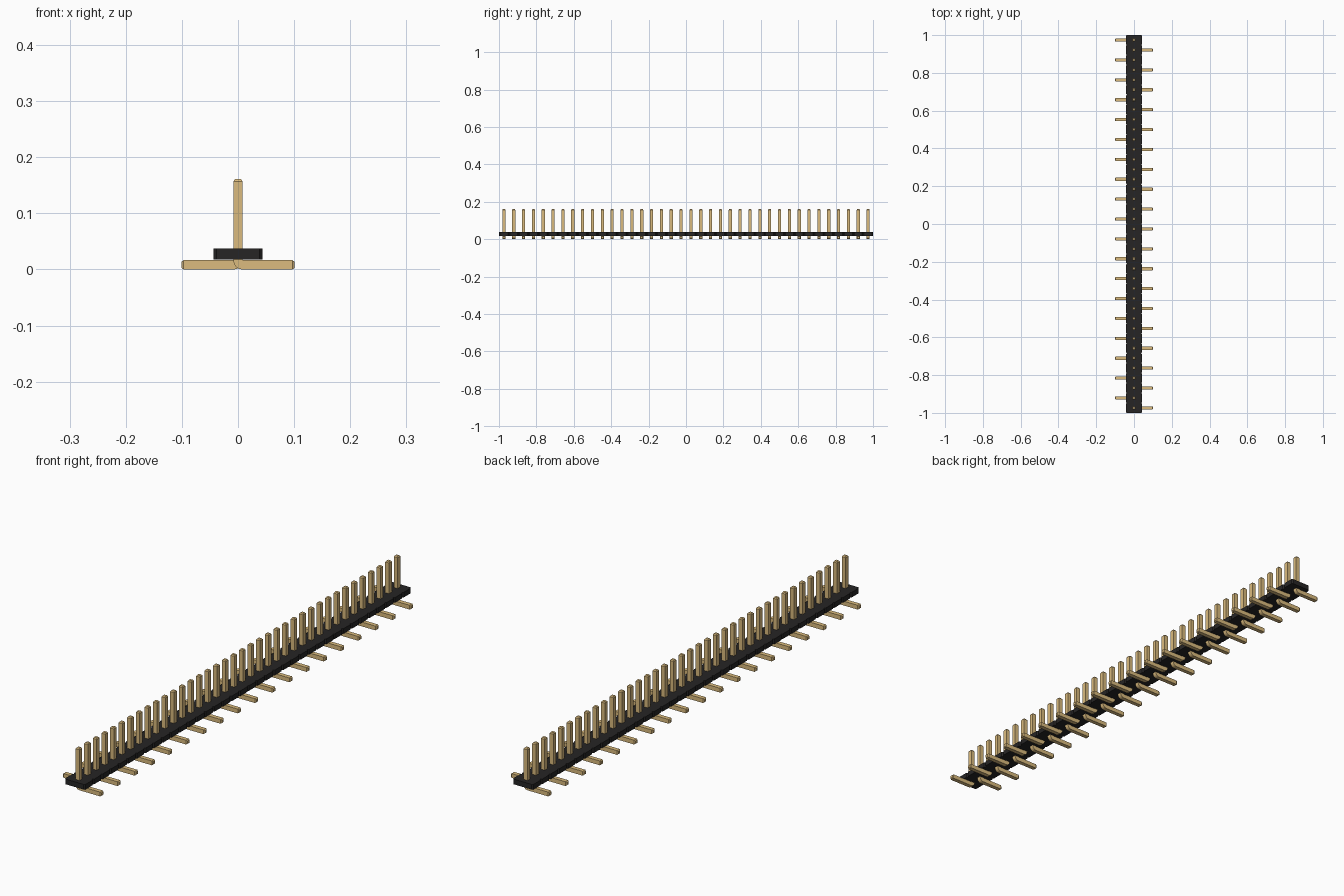
import bpy, bmesh, math
from mathutils import Vector

cube = bpy.data.objects.get("Cube")
if cube:
    bpy.data.objects.remove(cube, do_unlink=True)

PINS = 38
PITCH = 2.0 / PINS
PW = 0.0166            # pin thickness
H = PW / 2
TOP, REACH = 0.161, 0.101
BODY_Z0, BODY_Z1, BODY_HALF = 0.0178, 0.0377, 0.0435
NOTCH = PITCH / 10


def material(name, rgb):
    m = bpy.data.materials.new(name)
    m.use_nodes = True
    m.diffuse_color = (*rgb, 1)
    m.node_tree.nodes["Principled BSDF"].inputs["Base Color"].default_value = (*rgb, 1)
    return m


gold = material("gold metal", (0.71, 0.50, 0.21))
black = material("black plastic", (0.0194, 0.0185, 0.0185))


def prism(bm, points, direction):
    """Extrude a flat outline along a direction."""
    face = bm.faces.new([bm.verts.new(p) for p in points])
    out = bmesh.ops.extrude_face_region(bm, geom=[face])
    verts = [v for v in out["geom"] if isinstance(v, bmesh.types.BMVert)]
    bmesh.ops.translate(bm, vec=direction, verts=verts)
    bmesh.ops.recalc_face_normals(bm, faces=bm.faces[:])


def taper_end(bm, direction, length=0.0041, scale=0.64):
    """Add a chamfered tip to the outermost face in a direction."""
    bm.faces.ensure_lookup_table()
    face = max(bm.faces, key=lambda f: f.calc_center_median().dot(direction)
               + f.normal.dot(direction))
    tip = bmesh.ops.extrude_discrete_faces(bm, faces=[face])["faces"][0]
    c = tip.calc_center_median()
    for v in tip.verts:
        v.co = c + (v.co - c) * scale + direction * length


def finish(bm, name, mat):
    bmesh.ops.recalc_face_normals(bm, faces=bm.faces[:])
    me = bpy.data.meshes.new(name)
    bm.to_mesh(me)
    bm.free()
    me.materials.append(mat)
    ob = bpy.data.objects.new(name, me)
    bpy.context.collection.objects.link(ob)
    return ob


# Strip body: one long outline with a small notch between neighbouring cells
side = []
for i in range(PINS):
    y = -1 + i * PITCH
    side += [(BODY_HALF - NOTCH, y), (BODY_HALF, y + NOTCH),
             (BODY_HALF, y + PITCH - NOTCH)]
side.append((BODY_HALF - NOTCH, 1))
outline = side + [(-x, y) for x, y in reversed(side)]
bm = bmesh.new()
prism(bm, [(x, y, BODY_Z0) for x, y in outline], (0, 0, BODY_Z1 - BODY_Z0))
finish(bm, "strip_body", black)


def pin_row(name, sign, first_y):
    """L-shaped pins with a rounded heel, every second position."""
    tip = 0.0041
    heel = [(-H + PW * (1 - math.cos(a)), PW * (1 - math.sin(a)))
            for a in (math.pi / 2 * k / 8 for k in range(9))]
    profile = [(H, TOP - tip), (-H, TOP - tip)] + heel + [
        (REACH - tip, 0), (REACH - tip, PW), (H, PW)]
    bm = bmesh.new()
    prism(bm, [(sign * x, -H, z) for x, z in profile], (0, PW, 0))
    taper_end(bm, Vector((0, 0, 1)))
    taper_end(bm, Vector((sign, 0, 0)))
    ob = finish(bm, name, gold)
    ob.location.y = first_y
    bpy.ops.object.select_all(action='DESELECT')
    ob.select_set(True)
    bpy.context.view_layer.objects.active = ob
    bpy.ops.object.shade_smooth_by_angle(angle=math.radians(25))
    arr = ob.modifiers.new("row", 'ARRAY')
    arr.count = PINS // 2
    arr.use_relative_offset = False
    arr.use_constant_offset = True
    arr.constant_offset_displace = (0, 2 * PITCH, 0)


pin_row("left_pins", 1, -1 + PITCH / 2)
pin_row("right_pins", -1, -1 + PITCH * 1.5)
